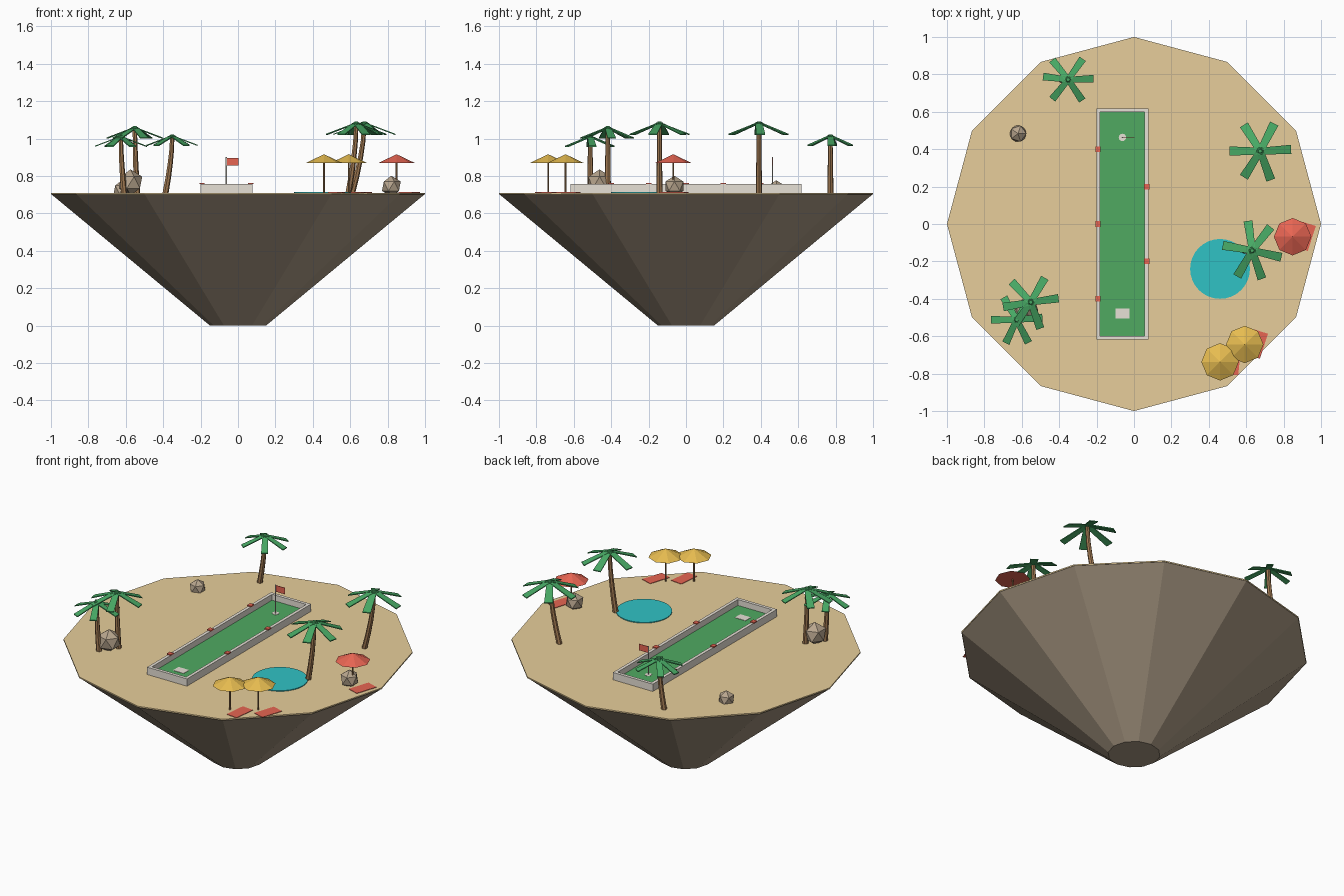
import bpy, bmesh, math
from mathutils import Vector, Matrix

if "Cube" in bpy.data.objects:
    bpy.data.objects.remove(bpy.data.objects["Cube"])

GROUND = 0.71


def mat(name, r, g, b):
    m = bpy.data.materials.new(name)
    m.diffuse_color = (r, g, b, 1)
    m.use_nodes = True
    m.node_tree.nodes["Principled BSDF"].inputs["Base Color"].default_value = m.diffuse_color
    return m


SAND = mat("sand", .85, .655, .345)
CLIFF = mat("cliff_brown", .40, .32, .23)
TURF = mat("turf_green", .08, .40, .12)
PALM = mat("palm_green", .065, .40, .13)
BARK = mat("bark_brown", .36, .195, .085)
ROCK = mat("rock_grey", .48, .38, .27)
WATER = mat("water_blue", .03, .54, .56)
RED = mat("red", .80, .13, .085)
YELLOW = mat("yellow", .79, .50, .08)
PALE = mat("pale_stone", .84, .79, .71)


def finish(name, bm, material):
    bmesh.ops.recalc_face_normals(bm, faces=bm.faces[:])
    me = bpy.data.meshes.new(name)
    bm.to_mesh(me)
    bm.free()
    me.materials.append(material)
    ob = bpy.data.objects.new(name, me)
    bpy.context.collection.objects.link(ob)
    return ob


def box(name, material, x, y, z0, sx, sy, sz, angle=0):
    """Box standing on z0."""
    bm = bmesh.new()
    m = (Matrix.Translation((x, y, z0 + sz / 2)) @ Matrix.Rotation(angle, 4, 'Z')
         @ Matrix.Diagonal((sx, sy, sz, 1)))
    bmesh.ops.create_cube(bm, size=1, matrix=m)
    return finish(name, bm, material)


def loft(name, material, rings, sides):
    """Closed tube through rings of (x, y, z, radius)."""
    bm = bmesh.new()
    loops = []
    for x, y, z, r in rings:
        loops.append([bm.verts.new((x + r * math.cos(a), y + r * math.sin(a), z))
                      for a in (math.tau * i / sides for i in range(sides))])
    for lo, hi in zip(loops, loops[1:]):
        for i in range(sides):
            j = (i + 1) % sides
            bm.faces.new((lo[i], lo[j], hi[j], hi[i]))
    bm.faces.new(loops[0][::-1])
    bm.faces.new(loops[-1])
    return finish(name, bm, material)


def cone(name, material, x, y, z0, r, h, sides):
    bm = bmesh.new()
    bmesh.ops.create_cone(bm, cap_ends=True, segments=sides, radius1=r, radius2=0, depth=h,
                          matrix=Matrix.Translation((x, y, z0 + h / 2)))
    return finish(name, bm, material)


def rock(x, y, z, r):
    bm = bmesh.new()
    bmesh.ops.create_icosphere(bm, subdivisions=1, radius=r,
                               matrix=Matrix.Translation((x, y, z)))
    finish("rock", bm, ROCK)


def palm(base_x, x, y, top, length, angles):
    """Leaning trunk with a crown of straight, drooping strip fronds."""
    rings = []
    for i in range(5):
        t = i / 4
        rings.append((base_x + (x - base_x) * (1 - (1 - t) ** 1.6), y,
                      GROUND + (top - 0.012 - GROUND) * t, 0.017 - 0.005 * t))
    loft("palm_trunk", BARK, rings, 7)
    bm = bmesh.new()
    # distance, drop and half width along one frond
    sections = ((0.0, 0.0, 0.11), (1.0, -0.38, 0.15))
    for deg in angles:
        a = math.radians(deg)
        out, side = Vector((math.cos(a), math.sin(a), 0)), Vector((-math.sin(a), math.cos(a), 0))
        prev = None
        for d, drop, w in sections:
            c = Vector((x, y, top)) + (out * d + Vector((0, 0, drop))) * length
            ring = [bm.verts.new(c + side * s * w * length + Vector((0, 0, dz)))
                    for s, dz in ((-1, 0), (1, 0), (1, -0.006), (-1, -0.006))]
            if prev:
                for i in range(4):
                    j = (i + 1) % 4
                    bm.faces.new((prev[i], prev[j], ring[j], ring[i]))
            else:
                bm.faces.new(ring[::-1])
            prev = ring
        bm.faces.new(prev)
    finish("palm_fronds", bm, PALM)
    loft("palm_crown", PALM, ((x, y, top - 0.015, 0.022), (x, y, top + 0.004, 0.01)), 7)


def parasol(x, y, colour, mat_angle):
    """Sunshade on a pole with a beach mat beside it."""
    loft("parasol_pole", BARK, ((x, y, GROUND, 0.005), (x, y, 0.88, 0.005)), 6)
    cone("parasol_canopy", colour, x, y, 0.868, 0.1, 0.048, 8)
    box("beach_mat", RED, x + 0.067, y + 0.002, GROUND, 0.075, 0.14, 0.003,
        math.radians(mat_angle))


# Floating island
loft("island_cliff", CLIFF, ((0, 0, 0, 0.15), (0, 0, 0.702, 0.998)), 12)
loft("island_sand", SAND, ((0, 0, 0.702, 1.0), (0, 0, GROUND, 1.0)), 12)
loft("pond", WATER, ((0.46, -0.24, GROUND - 0.003, 0.16), (0.46, -0.24, 0.715, 0.16)), 32)

# Putting lane with stone curb
CX = -0.062
box("putting_turf", TURF, CX, 0, GROUND - 0.003, 0.25, 1.21, 0.012)
for s in (-1, 1):
    box("side_curb", PALE, CX + s * 0.129, 0, GROUND - 0.003, 0.02, 1.236, 0.049)
    box("end_curb", PALE, CX, s * 0.608, GROUND - 0.003, 0.239, 0.02, 0.049)
for s, ys in ((-1, (-0.4, 0, 0.4)), (1, (-0.2, 0.2))):
    for y in ys:
        box("curb_marker", RED, CX + s * 0.13, y, 0.756, 0.028, 0.03, 0.007)
box("tee_pad", PALE, CX, -0.478, 0.718, 0.075, 0.055, 0.003)

# Hole and flag
loft("hole_rim", PALE, ((CX, 0.463, 0.718, 0.02), (CX, 0.463, 0.721, 0.02)), 12)
loft("flag_pole", PALE, ((CX, 0.463, 0.72, 0.004), (CX, 0.463, 0.9, 0.004)), 6)
box("flag", RED, CX + 0.033, 0.463, 0.857, 0.064, 0.003, 0.04)

# Palms
palm(-0.388, -0.352, 0.772, 1.018, 0.135, (2, 55, 129, 173, 231, 304))
palm(0.61, 0.675, 0.39, 1.088, 0.165, (3, 63, 122, 180, 238, 290))
palm(0.59, 0.632, -0.142, 1.086, 0.16, (-13, 52, 98, 170, 240, 289))
palm(-0.54, -0.552, -0.418, 1.062, 0.15, (8, 60, 133, 190, 235, 290))
palm(-0.61, -0.627, -0.512, 1.014, 0.138, (5, 60, 120, 180, 245, 297))

# Rocks
rock(-0.62, 0.483, 0.727, 0.05)
rock(-0.575, -0.462, 0.765, 0.07)
rock(0.82, -0.062, 0.745, 0.056)

# Beach corner
parasol(0.848, -0.068, RED, -18)
parasol(0.592, -0.644, YELLOW, -18)
parasol(0.46, -0.737, YELLOW, -6)
